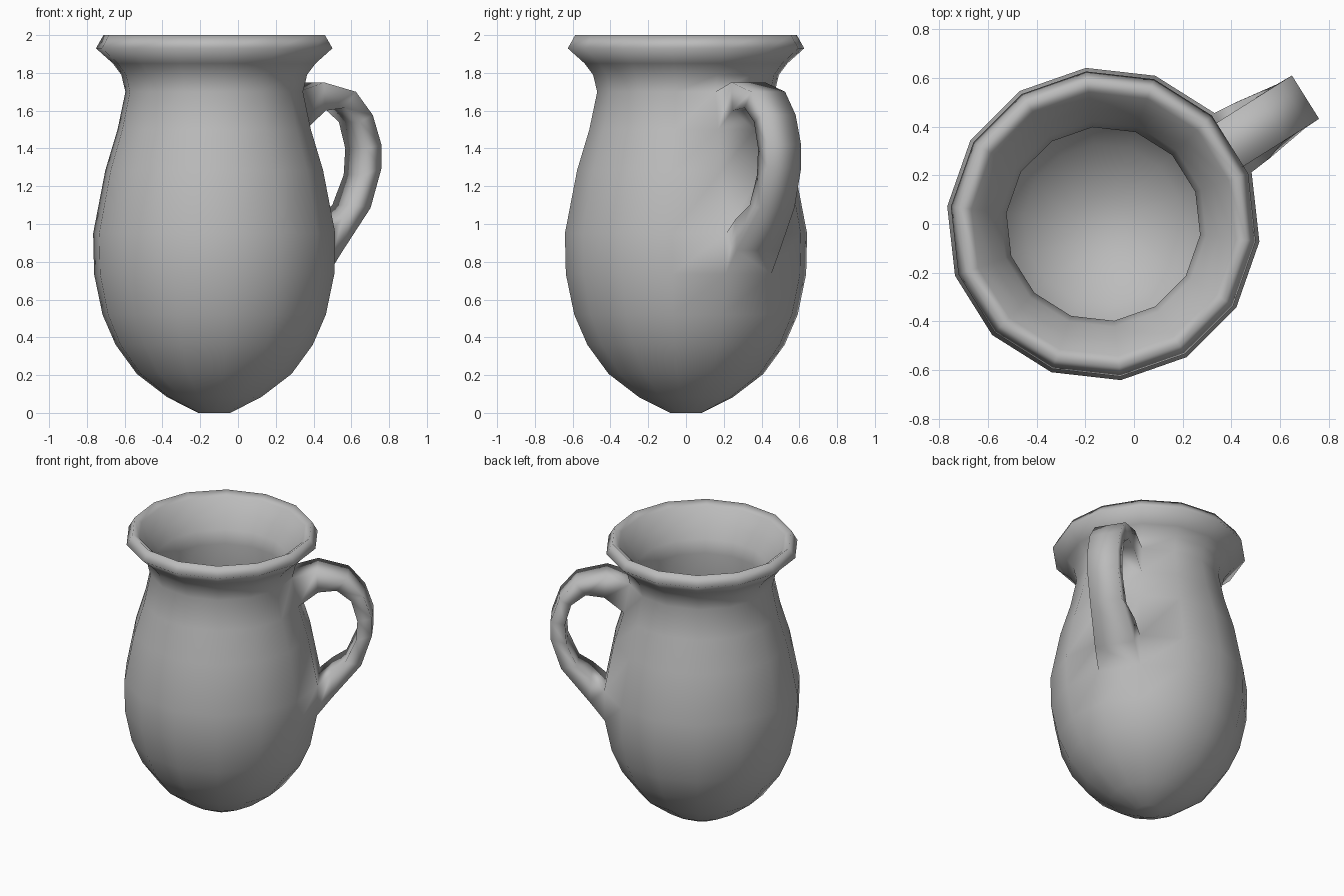
import bpy
import bmesh
from math import cos, sin, radians
from mathutils import Vector

cube = bpy.data.objects.get("Cube")
if cube:
    bpy.data.objects.remove(cube, do_unlink=True)

SIDES = 14
STEP = 360 / SIDES
HANDLE_ANGLE = radians(32.1)
CENTRE = Vector((-0.126, 0, 0))

# Pot wall as (radius, height): up the outside, over the rim, down the inside
OUTER = [(0.085, 0), (0.25, 0.083), (0.412, 0.206), (0.525, 0.36), (0.595, 0.52),
         (0.64, 0.735), (0.645, 0.95), (0.58, 1.285), (0.515, 1.5),
         (0.473, 1.7), (0.495, 1.79), (0.54, 1.85), (0.63, 1.93), (0.59, 2.0)]
INNER = [(0.545, 1.97), (0.48, 1.87), (0.425, 1.79), (0.4, 1.7), (0.5, 1.285),
         (0.565, 0.95), (0.56, 0.735), (0.45, 0.4), (0.33, 0.25), (0.12, 0.13)]
LOW_RING, HIGH_RING = 5, 8   # wall faces that the handle grows out of

# Handle sections: outer radius, outer height, inner radius, inner height, half width
HANDLE = [(0.62, 1.75, 0.63, 1.6, 0.105), (0.82, 1.7, 0.75, 1.615, 0.105),
          (0.925, 1.577, 0.845, 1.54, 0.105), (0.98, 1.418, 0.885, 1.4, 0.105),
          (0.98, 1.296, 0.875, 1.26, 0.105), (0.91, 1.085, 0.805, 1.1, 0.107),
          (0.72, 0.86, 0.715, 1.03, 0.135)]

bm = bmesh.new()


def polar(radius, angle, z):
    return CENTRE + Vector((radius * cos(angle), radius * sin(angle), z))


def bridge(a, b, skip_first=False):
    for i in range(len(a)):
        if skip_first and i == 0:
            continue
        j = (i + 1) % len(a)
        bm.faces.new((a[i], a[j], b[j], b[i]))


# Pot wall, left open where the handle joins
start = HANDLE_ANGLE - radians(STEP / 2)
rings = [[bm.verts.new(polar(r, start + radians(STEP * i), z)) for i in range(SIDES)]
         for r, z in OUTER + INNER]
for k in range(len(rings) - 1):
    bridge(rings[k], rings[k + 1], k in (LOW_RING, HIGH_RING))
bm.faces.new(rings[0])
bm.faces.new(rings[-1])

# Handle strap, sharing its end corners with the wall
across = Vector((-sin(HANDLE_ANGLE), cos(HANDLE_ANGLE), 0))


def socket(outer, inner):
    return [outer[0], outer[1], inner[1], inner[0]]


sections = [socket(rings[HIGH_RING + 1], rings[HIGH_RING])]
for ro, zo, ri, zi, half in HANDLE:
    out, inn = polar(ro, HANDLE_ANGLE, zo), polar(ri, HANDLE_ANGLE, zi)
    side = across * half
    sections.append([bm.verts.new(p) for p in (out - side, out + side, inn + side, inn - side)])
sections.append(socket(rings[LOW_RING], rings[LOW_RING + 1]))
for a, b in zip(sections, sections[1:]):
    bridge(a, b)

bmesh.ops.recalc_face_normals(bm, faces=bm.faces)
for face in bm.faces:
    face.smooth = True
mesh = bpy.data.meshes.new("jug")
bm.to_mesh(mesh)
bm.free()
jug = bpy.data.objects.new("jug", mesh)
bpy.context.collection.objects.link(jug)

# Plain clay colour
clay = bpy.data.materials.new("grey clay")
clay.use_nodes = True
clay.diffuse_color = (0.5, 0.5, 0.5, 1)
clay.node_tree.nodes["Principled BSDF"].inputs["Base Color"].default_value = (0.5, 0.5, 0.5, 1)
mesh.materials.append(clay)
